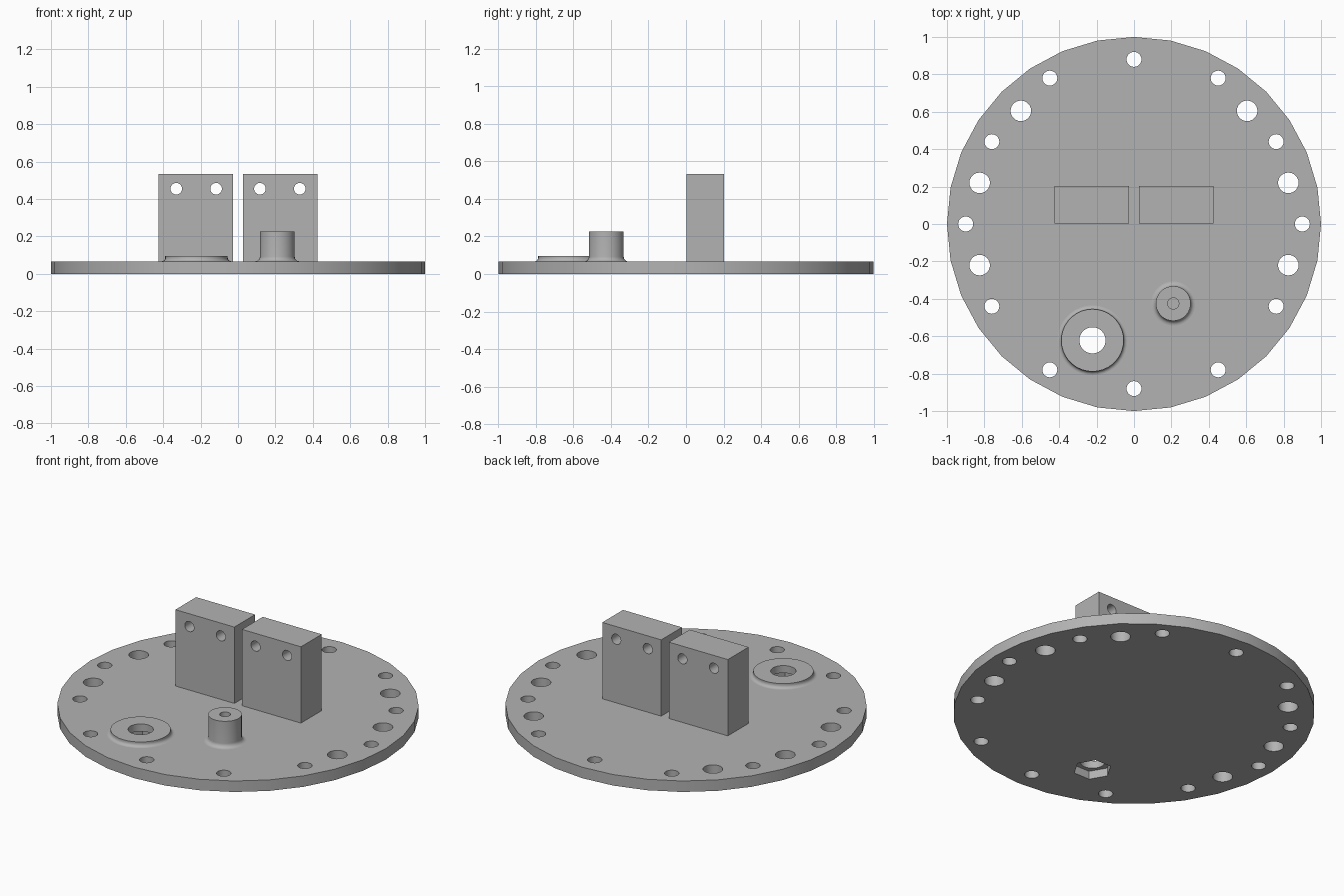
import bpy, bmesh, math
from mathutils import Matrix, Vector

if "Cube" in bpy.data.objects:
    bpy.data.objects.remove(bpy.data.objects["Cube"])

GREY = (0.45, 0.45, 0.45, 1)
mat = bpy.data.materials.new("plain grey")
mat.use_nodes = True
mat.diffuse_color = GREY
mat.node_tree.nodes["Principled BSDF"].inputs["Base Color"].default_value = GREY

PLATE_TOP = 0.067


def make_object(name, bm):
    bmesh.ops.recalc_face_normals(bm, faces=bm.faces)
    mesh = bpy.data.meshes.new(name)
    bm.to_mesh(mesh)
    bm.free()
    mesh.materials.append(mat)
    obj = bpy.data.objects.new(name, mesh)
    bpy.context.collection.objects.link(obj)
    return obj


def add_cylinder(bm, centre, radius, depth, sides=24, axis="Z"):
    turn = Matrix.Rotation(math.pi / 2, 4, "X") if axis == "Y" else Matrix()
    made = bmesh.ops.create_cone(bm, cap_ends=True, segments=sides, radius1=radius,
                                 radius2=radius, depth=depth)
    bmesh.ops.transform(bm, matrix=Matrix.Translation(centre) @ turn, verts=made["verts"])


def activate(obj):
    bpy.ops.object.select_all(action="DESELECT")
    obj.select_set(True)
    bpy.context.view_layer.objects.active = obj


def cut(obj, bm):
    cutter = make_object("cutter", bm)
    cutter.hide_render = True
    mod = obj.modifiers.new("holes", "BOOLEAN")
    mod.operation, mod.solver, mod.object = "DIFFERENCE", "EXACT", cutter
    activate(obj)
    bpy.ops.object.modifier_apply(modifier=mod.name)
    bpy.data.objects.remove(cutter)


def smooth(obj):
    activate(obj)
    bpy.ops.object.shade_smooth_by_angle(angle=math.radians(30))


def lathe(name, x, y, profile, sides=36):
    bm = bmesh.new()
    pts = [bm.verts.new((r, 0, z)) for r, z in profile]
    edges = [bm.edges.new(pair) for pair in zip(pts, pts[1:])]
    bmesh.ops.spin(bm, geom=pts + edges, cent=(0, 0, 0), axis=(0, 0, 1),
                   angle=math.tau, steps=sides, use_merge=True)
    bmesh.ops.remove_doubles(bm, verts=bm.verts, dist=1e-5)
    bmesh.ops.translate(bm, verts=bm.verts, vec=(x, y, 0))
    smooth(make_object(name, bm))


def fillet(radius, size):
    # Concave quarter arc from the plate up to the boss wall
    steps = [i * math.pi / 12 for i in range(7)]
    return [(radius + size * (1 - math.sin(a)), PLATE_TOP + size * (1 - math.cos(a)))
            for a in steps]


# Round base plate
bm = bmesh.new()
add_cylinder(bm, (0, 0, PLATE_TOP / 2), 1, PLATE_TOP, sides=32)
plate = make_object("base_plate", bm)

# Rim holes, mirrored left to right
SMALL, LARGE = 0.04, 0.055
bm = bmesh.new()
for y in (0.88, -0.88):
    add_cylinder(bm, (0, y, 0), SMALL, 1)
rim_holes = [(0.45, 0.78, SMALL), (0.605, 0.605, LARGE), (0.76, 0.44, SMALL),
             (0.825, 0.22, LARGE), (0.9, 0, SMALL), (0.825, -0.22, LARGE),
             (0.76, -0.44, SMALL), (0.45, -0.78, SMALL)]
for x, y, r in rim_holes:
    for side in (-1, 1):
        add_cylinder(bm, (side * x, y, 0), r, 1)
cut(plate, bm)

# Bore with a hexagonal nut pocket underneath
BX, BY, BORE = -0.222, -0.622, 0.07
for radius, sides, top in ((BORE, 36, 0.5), (0.107, 6, 0.05)):
    bm = bmesh.new()
    add_cylinder(bm, (BX, BY, top - 0.5), radius, 1, sides)
    if sides == 6:
        # First corner points along x
        pts = [v.co - Vector((BX, BY, 0)) for v in bm.verts]
        turn = -math.atan2(pts[0].y, pts[0].x)
        bmesh.ops.rotate(bm, verts=bm.verts, cent=(BX, BY, 0),
                         matrix=Matrix.Rotation(turn, 3, "Z"))
    cut(plate, bm)
smooth(plate)

# Wide low boss around the bore
lathe("wide_boss", BX, BY, fillet(0.167, 0.02) + [(0.167, 0.095), (BORE, 0.095),
                                                  (BORE, PLATE_TOP)])

# Tall post with a blind hole
lathe("post", 0.21, -0.425, fillet(0.093, 0.025) + [(0.093, 0.227), (0.03, 0.227),
                                                    (0.03, 0.09), (0, 0.09)])

# Two upright blocks, each with two through holes
BLOCK_TOP = 0.533
for name, side in (("left_block", 1), ("right_block", -1)):
    bm = bmesh.new()
    height = BLOCK_TOP - PLATE_TOP
    bmesh.ops.create_cube(bm, size=1, matrix=Matrix.Translation(
        (side * 0.225, 0.102, PLATE_TOP + height / 2)) @ Matrix.Diagonal((0.398, 0.2, height, 1)))
    block = make_object(name, bm)
    bm = bmesh.new()
    for x in (0.117, 0.33):
        add_cylinder(bm, (side * x, 0.1, 0.455), 0.031, 1, axis="Y")
    cut(block, bm)
    smooth(block)
